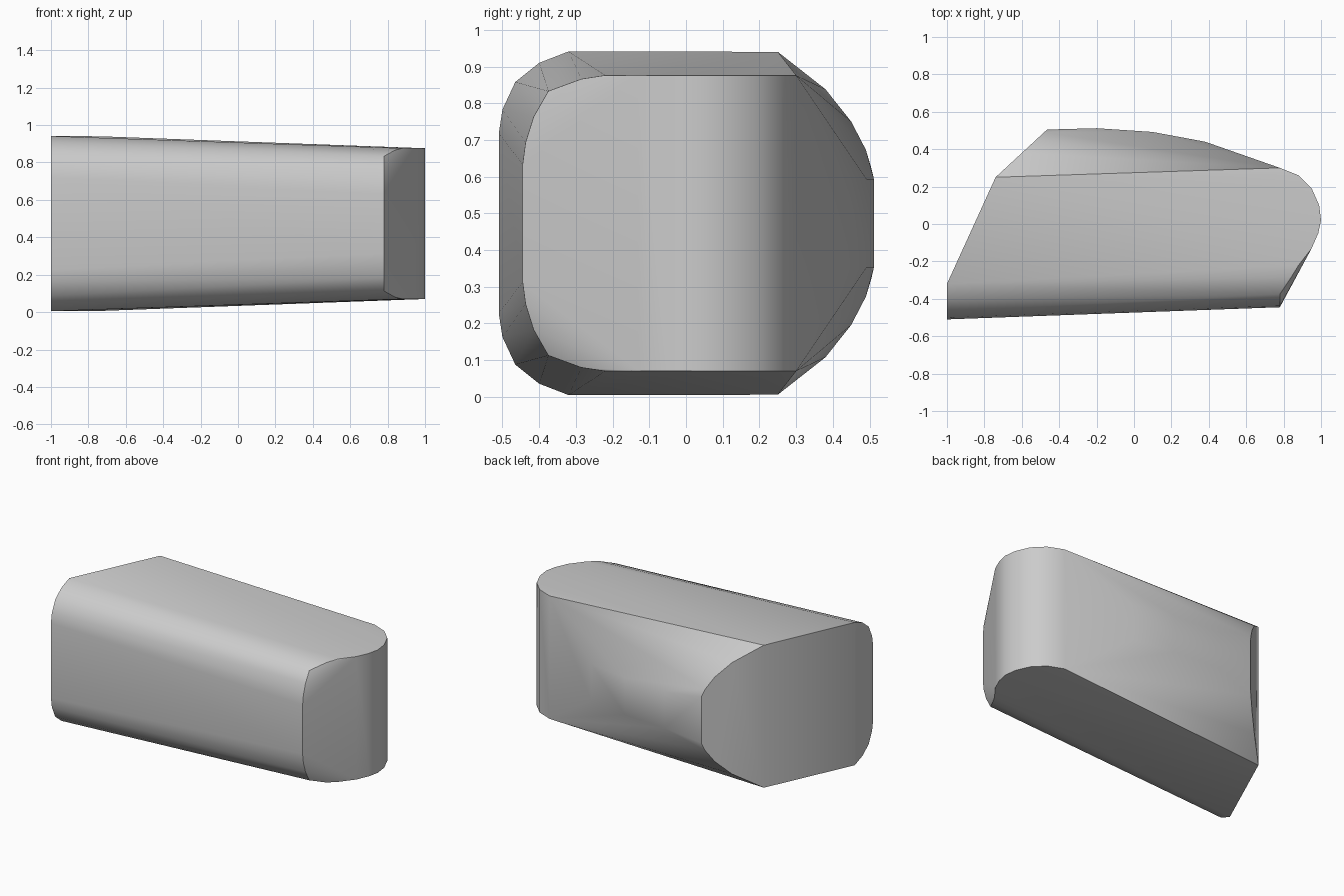
import bpy
import bmesh
import math

cube = bpy.data.objects.get("Cube")
if cube:
    bpy.data.objects.remove(cube, do_unlink=True)

MID_Z = 0.473  # the block is mirrored above and below this height

# Rounded front edge at the wide end: (y, half height)
wide_front = [(-0.51, 0.245), (-0.5, 0.31), (-0.465, 0.385), (-0.4, 0.437), (-0.32, 0.468)]
# Rounded front edge at the narrow end, ending on the slanted cut: (x, y, half height)
narrow_front = [(0.78, -0.445, 0.16), (0.78, -0.437, 0.22), (0.78, -0.415, 0.29),
                (0.78, -0.375, 0.36), (0.84, -0.285, 0.393), (0.88, -0.22, 0.403)]
# Vertical nose of the narrow end: (x, y)
nose = [(0.95, -0.13), (0.985, -0.05), (1.0, 0.02), (0.99, 0.1),
        (0.95, 0.19), (0.88, 0.26), (0.78, 0.3)]
# Arched edge of the slanted back cap: (y, half height)
back_cap = [(0.25, 0.467), (0.38, 0.365), (0.45, 0.277), (0.49, 0.2), (0.505, 0.15)]
# Bulge along the back: (x, y, half height)
back_bulge = [(-0.2, 0.512), (0.1, 0.492), (0.38, 0.44)]

points = [(-1.0, y, h) for y, h in wide_front]
points += narrow_front
points += [(x, y, 0.403) for x, y in nose]
points += [(-0.74 + (y - 0.25) * 1.08, y, h) for y, h in back_cap]
points += [(x, y, 0.12) for x, y in back_bulge]

# Wrap one tapered skin round the outlines
bm = bmesh.new()
for x, y, h in points:
    for side in (-1, 1):
        bm.verts.new((x, y, MID_Z + side * h))
hull = bmesh.ops.convex_hull(bm, input=bm.verts[:])
spare = {v for v in hull["geom_interior"] + hull["geom_unused"]
         if isinstance(v, bmesh.types.BMVert)}
bmesh.ops.delete(bm, geom=list(spare), context="VERTS")
bmesh.ops.dissolve_limit(bm, angle_limit=math.radians(1.0),
                         verts=bm.verts[:], edges=bm.edges[:])
bmesh.ops.recalc_face_normals(bm, faces=bm.faces[:])

mesh = bpy.data.meshes.new("tapered_block")
bm.to_mesh(mesh)
bm.free()
block = bpy.data.objects.new("tapered_block", mesh)
bpy.context.collection.objects.link(block)

# Plain grey
grey = bpy.data.materials.new("light_grey")
grey.use_nodes = True
colour = (0.6, 0.6, 0.6, 1.0)
grey.diffuse_color = colour
grey.node_tree.nodes["Principled BSDF"].inputs["Base Color"].default_value = colour
mesh.materials.append(grey)

bpy.ops.object.select_all(action="DESELECT")
block.select_set(True)
bpy.context.view_layer.objects.active = block
bpy.ops.object.shade_smooth_by_angle(angle=math.radians(30))
